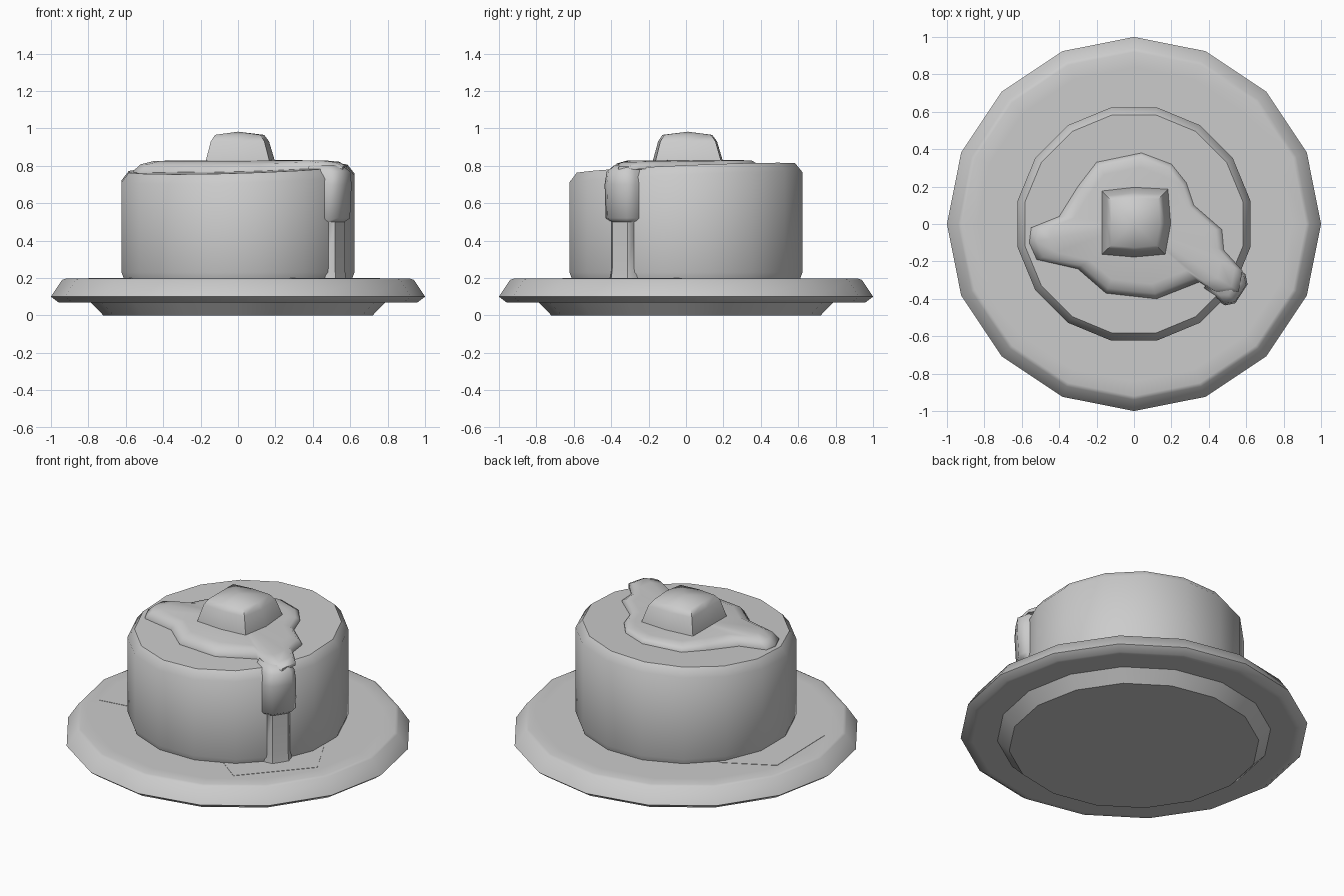
import bpy, bmesh, math
from math import cos, sin, radians

old = bpy.data.objects.get("Cube")
if old:
    bpy.data.objects.remove(old)

GREY = (0.6, 0.6, 0.6, 1)
mat = bpy.data.materials.new("plain grey")
mat.use_nodes = True
mat.diffuse_color = GREY
mat.node_tree.nodes["Principled BSDF"].inputs["Base Color"].default_value = GREY


def loft(name, rings, smooth=40, tip=None):
    """Skin a stack of equal-length rings and cap both ends."""
    bm = bmesh.new()
    loops = [[bm.verts.new(p) for p in ring] for ring in rings]
    n = len(loops[0])
    for lo, hi in zip(loops, loops[1:]):
        for i in range(n):
            j = (i + 1) % n
            bm.faces.new((lo[i], lo[j], hi[j], hi[i]))
    bm.faces.new(loops[0][::-1])
    if tip:
        top = bm.verts.new(tip)
        for i in range(n):
            bm.faces.new((loops[-1][i], loops[-1][(i + 1) % n], top))
    else:
        bm.faces.new(loops[-1])
    bmesh.ops.recalc_face_normals(bm, faces=bm.faces)
    mesh = bpy.data.meshes.new(name)
    bm.to_mesh(mesh)
    bm.free()
    mesh.materials.append(mat)
    obj = bpy.data.objects.new(name, mesh)
    bpy.context.collection.objects.link(obj)
    bpy.ops.object.select_all(action="DESELECT")
    obj.select_set(True)
    bpy.context.view_layer.objects.active = obj
    bpy.ops.object.shade_smooth_by_angle(angle=radians(smooth))
    return obj


def ring(r, z, turn=0, tilt=0):
    """Sixteen-sided ring; tilt slopes it along the top of the cake."""
    pts = []
    for i in range(16):
        a = radians(22.5 * i + turn)
        x, y = r * cos(a), r * sin(a)
        pts.append((x, y, z + tilt * cake_slope(x, y)))
    return pts


def cake_slope(x, y):
    return 0.03 * x + 0.043 * y


# Plate and its foot
loft("plate", [ring(0.93, 0.07), ring(0.96, 0.07), ring(1, 0.1),
               ring(0.94, 0.19), ring(0.92, 0.197), ring(0.84, 0.197)], 75)
loft("plate_foot", [ring(0.72, 0), ring(0.79, 0.072)], 30)

# Tilted cake stack with a chamfered top
loft("cake", [ring(0.62, 0.19, 11.25), ring(0.635, 0.23, 11.25),
              ring(0.635, 0.735, 11.25, 1), ring(0.595, 0.785, 11.25, 1)], 42)

# Syrup pool on top
outline = [(-.56, -.1), (-.55, -.02), (-.4, .04), (-.3, .2), (-.2, .33), (.04, .38),
           (.2, .32), (.28, .22), (.32, .1), (.47, -.03), (.48, -.14), (.58, -.25),
           (.56, -.36), (.46, -.38), (.35, -.31), (.12, -.4), (-.15, -.37),
           (-.3, -.24), (-.52, -.19)]


def pool_ring(scale, height, level):
    """Blend from the sloping cake top to a level surface."""
    return [(x * scale, y * scale, 0.785 + height + (1 - level) * cake_slope(x, y))
            for x, y in reversed(outline)]


loft("syrup_pool", [pool_ring(1, -0.01, 0), pool_ring(1, 0.008, 0),
                    pool_ring(0.93, 0.033, 0.5), pool_ring(0.8, 0.043, 0.9)], 60,
     (0, 0, 0.83))

# Syrup drip running down the side: height, half width, outer radius
drip_angle = radians(-33)


def drip_ring(z, w, r):
    pts = []
    for u, d in ((-1, 0.5), (-1, r - 0.04), (-0.6, r), (0.6, r), (1, r - 0.04), (1, 0.5)):
        s = u * w
        pts.append((d * cos(drip_angle) - s * sin(drip_angle),
                    d * sin(drip_angle) + s * cos(drip_angle), z))
    return pts


loft("syrup_drip", [drip_ring(0.195, 0.085, 0.655), drip_ring(0.25, 0.08, 0.65),
                    drip_ring(0.5, 0.08, 0.65), drip_ring(0.52, 0.1, 0.675),
                    drip_ring(0.7, 0.1, 0.685), drip_ring(0.77, 0.09, 0.68),
                    drip_ring(0.805, 0.07, 0.63)], 50)

# Thin syrup puddles on the plate
puddles = {"front_puddle": [(.27, -.54), (.43, -.66), (.76, -.29), (.62, -.02), (.3, -.1)],
           "side_puddle": [(-.79, -.26), (-.4, -.2), (-.4, .38), (-.52, .38), (-.8, .23)]}
for name, pts in puddles.items():
    loft(name, [[(x, y, z) for x, y in pts] for z in (0.192, 0.199)])

# Butter pat with bulging sides and rounded top
square = [(-.175, -.165), (0, -.18), (.17, -.165), (.2, 0),
          (.185, .19), (0, .2), (-.175, .18), (-.175, 0)]
loft("butter", [[(x * s, y * s, z) for x, y in square]
                for z, s in ((0.79, 1), (0.83, 0.98), (0.93, 0.83), (0.965, 0.7))], 50,
     (0, 0.01, 0.982))
